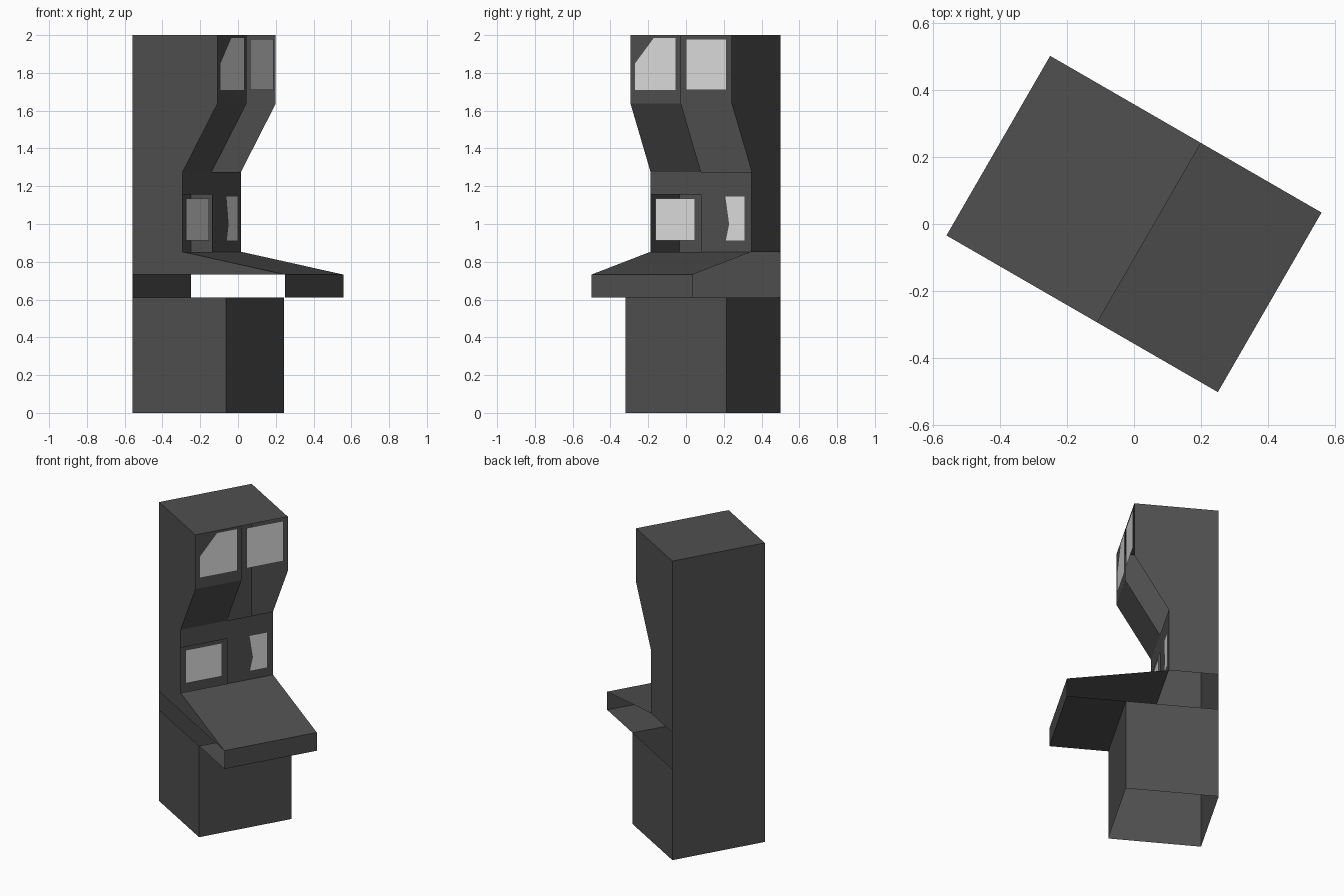
import bpy, bmesh, math

if "Cube" in bpy.data.objects:
    bpy.data.objects.remove(bpy.data.objects["Cube"])

# Arcade cabinet made of thin sheets. Local axes: u = depth (forward), v = width, z = up,
# with the whole cabinet turned 30 degrees about z.
ANG = math.radians(30)
W = 0.309          # half width
BACK, LIP = -0.467, 0.467
HEAD, NECK, BASE = 0.052, -0.16, 0.104


def material(name, value):
    m = bpy.data.materials.new(name)
    m.diffuse_color = (value, value, value, 1)
    m.use_nodes = True
    m.node_tree.nodes["Principled BSDF"].inputs["Base Color"].default_value = m.diffuse_color
    return m


charcoal = material("charcoal", 0.08)
pale_grey = material("pale_grey", 0.74)


def sheet(name, polys, mat):
    """One object from flat polygons given in (u, v, z)."""
    bm = bmesh.new()
    c, s = math.cos(ANG), math.sin(ANG)
    for poly in polys:
        bm.faces.new([bm.verts.new((u * c + v * s, v * c - u * s, z)) for u, v, z in poly])
    bmesh.ops.remove_doubles(bm, verts=bm.verts, dist=1e-4)
    me = bpy.data.meshes.new(name)
    bm.to_mesh(me)
    bm.free()
    me.materials.append(mat)
    ob = bpy.data.objects.new(name, me)
    bpy.context.collection.objects.link(ob)
    return ob


def strip(a, b, v0=-W, v1=W):
    """Quad across the width between profile points a and b, given as (u, z)."""
    return [(a[0], v0, a[1]), (b[0], v0, b[1]), (b[0], v1, b[1]), (a[0], v1, a[1])]


def side(profile, v):
    """Side panel from a counterclockwise (u, z) profile, facing outward."""
    pts = [(u, v, z) for u, z in profile]
    return pts if v < 0 else pts[::-1]


def plate(u, pts):
    """Flat front-facing plate from (v, z) points."""
    return [(u, v, z) for v, z in pts]


# Back and top
sheet("back_panel", [strip((BACK, 0), (BACK, 2))], charcoal)
sheet("top_panel", [strip((BACK, 2), (HEAD, 2))], charcoal)

# Head front: only the left half is closed, the right half is open
sheet("head_front", [strip((HEAD, 2), (HEAD, 1.637), -W, 0),
                     strip((HEAD, 1.637), (NECK, 1.276), -W, 0)], charcoal)

# Middle front: open below on the left half
sheet("middle_front", [strip((NECK, 1.276), (NECK, 1.155), -W, 0),
                       strip((NECK, 1.276), (NECK, 0.853), 0, W)], charcoal)

# Control deck and base front
deck = [(NECK, 0.853), (LIP, 0.732), (LIP, 0.61), (BASE, 0.61)]
sheet("control_deck", [strip(a, b) for a, b in zip(deck, deck[1:])], charcoal)
sheet("base_front", [strip((BASE, 0.61), (BASE, 0))], charcoal)

# Sides: each has a gap above the base, taller on the right
base = [(BACK, 0), (BASE, 0), (BASE, 0.61), (BACK, 0.61)]
upper = [(NECK, 0.853), (NECK, 1.276), (HEAD, 1.637), (HEAD, 2), (BACK, 2)]
sheet("base_sides", [side(base, -W), side(base, W)], charcoal)
sheet("left_side", [side([(BACK, 0.732), (LIP, 0.732)] + upper, -W)], charcoal)
sheet("right_side", [side([(BACK, 0.853)] + upper, W)], charcoal)

# Screens, lying just in front of the cabinet face
hi, lo = HEAD + 0.003, NECK + 0.003
sheet("upper_left_screen", [plate(hi, [(-0.28, 1.71), (-0.033, 1.71), (-0.033, 1.985),
                                       (-0.165, 1.985), (-0.28, 1.85)])], pale_grey)
sheet("upper_right_screen", [plate(hi, [(0.032, 1.71), (0.278, 1.71),
                                        (0.278, 1.98), (0.032, 1.98)])], pale_grey)
sheet("lower_left_screen", [plate(lo, [(-0.277, 0.912), (-0.035, 0.912),
                                       (-0.035, 1.135), (-0.277, 1.135)])], pale_grey)
sheet("lower_right_screen", [plate(lo, [(0.153, 0.912), (0.268, 0.912), (0.268, 1.145),
                                        (0.15, 1.145), (0.173, 1.0)])], pale_grey)
